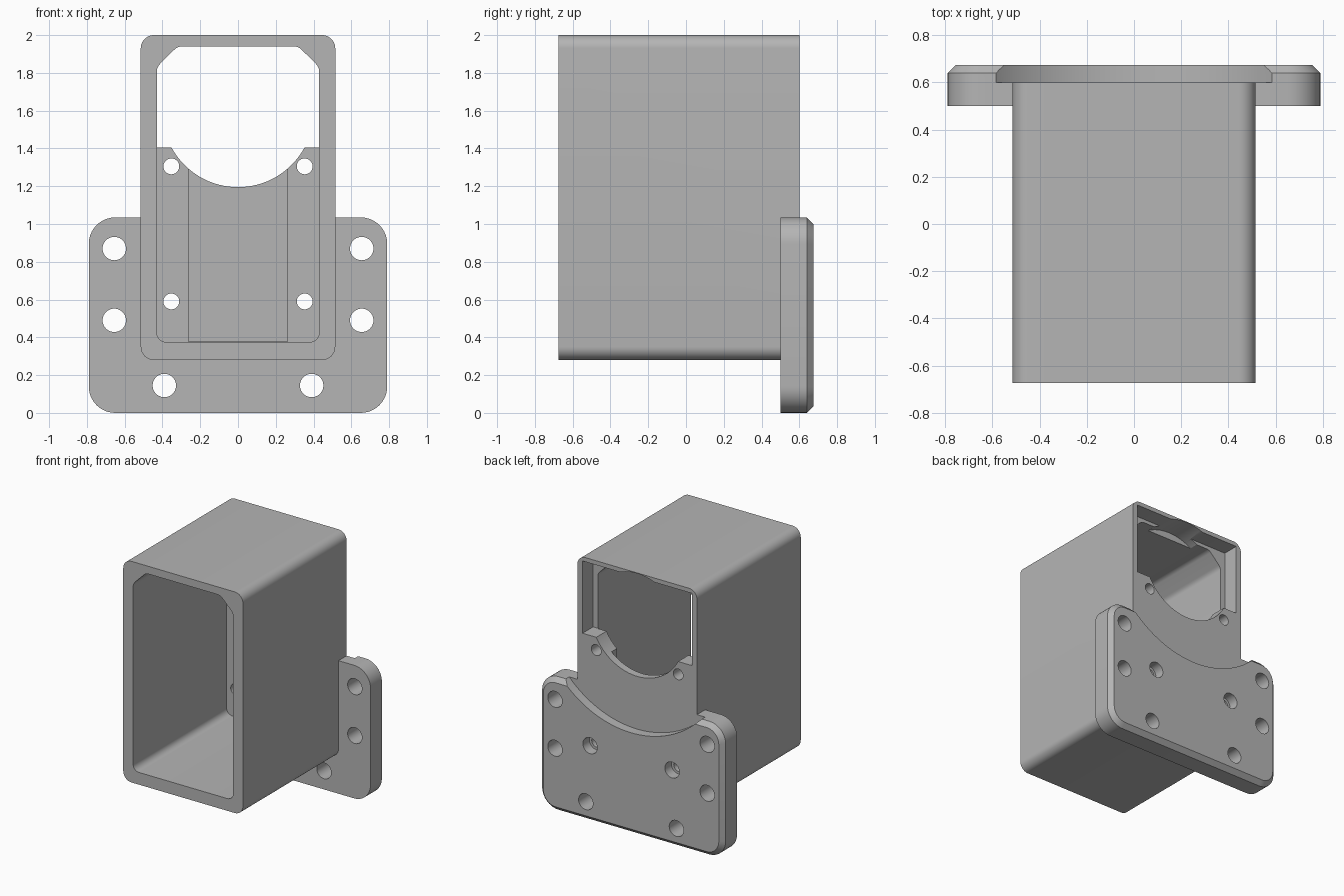
import bpy
import bmesh
import math
from mathutils import Vector

cube = bpy.data.objects.get("Cube")
if cube:
    bpy.data.objects.remove(cube, do_unlink=True)

grey = bpy.data.materials.new("plain grey")
grey.use_nodes = True
grey.diffuse_color = (0.46, 0.46, 0.46, 1)
grey.node_tree.nodes["Principled BSDF"].inputs["Base Color"].default_value = (0.46, 0.46, 0.46, 1)


def fillet(corners, steps=10):
    """Round each (x, z, radius) corner of a convex outline with a true arc."""
    outline = []
    for i, (x, z, r) in enumerate(corners):
        p = Vector((x, z))
        if r == 0:
            outline.append(p)
            continue
        a = (Vector(corners[i - 1][:2]) - p).normalized()
        b = (Vector(corners[(i + 1) % len(corners)][:2]) - p).normalized()
        half = a.angle(b) / 2
        centre = p + (a + b).normalized() * r / math.sin(half)
        start = p + a * r / math.tan(half) - centre
        end = p + b * r / math.tan(half) - centre
        turn = math.pi - 2 * half
        for s in range(steps + 1):
            t = s / steps
            outline.append(centre + (start * math.sin((1 - t) * turn)
                                     + end * math.sin(t * turn)) / math.sin(turn))
    return outline


def rectangle(half_width, low, high, r=0):
    return fillet([(-half_width, low, r), (half_width, low, r),
                   (half_width, high, r), (-half_width, high, r)])


def circle(x, z, r, sides=40):
    return [Vector((x + r * math.cos(2 * math.pi * i / sides),
                    z + r * math.sin(2 * math.pi * i / sides))) for i in range(sides)]


def loft(name, sections):
    """Solid through a list of (outline, y) sections."""
    bm = bmesh.new()
    rings = [[bm.verts.new((p.x, y, p.y)) for p in outline] for outline, y in sections]
    n = len(rings[0])
    for lower, upper in zip(rings, rings[1:]):
        for i in range(n):
            j = (i + 1) % n
            bm.faces.new((lower[i], lower[j], upper[j], upper[i]))
    bm.faces.new(rings[0])
    bm.faces.new(rings[-1])
    bmesh.ops.recalc_face_normals(bm, faces=bm.faces)
    mesh = bpy.data.meshes.new(name)
    bm.to_mesh(mesh)
    bm.free()
    mesh.materials.append(grey)
    obj = bpy.data.objects.new(name, mesh)
    bpy.context.collection.objects.link(obj)
    return obj


def prism(name, outline, y0, y1):
    return loft(name, [(outline, y0), (outline, y1)])


def combine(target, tool, operation="DIFFERENCE"):
    """Apply a boolean to the target and remove the tool."""
    mod = target.modifiers.new("combine", "BOOLEAN")
    mod.operation = operation
    mod.solver = "EXACT"
    mod.object = tool
    bpy.context.view_layer.update()
    evaluated = target.evaluated_get(bpy.context.evaluated_depsgraph_get())
    mesh = bpy.data.meshes.new_from_object(evaluated)
    target.modifiers.clear()
    target.data = mesh
    bpy.data.objects.remove(tool, do_unlink=True)


# Rectangular tube and the bevelled mounting flange behind it
housing = prism("housing", rectangle(0.515, 0.28, 2.0, 0.07), -0.675, 0.62)
edge = 0.035
plate = rectangle(0.79, 0, 1.035, 0.14)
plate_back = rectangle(0.79 - edge, edge, 1.035 - edge, 0.14 - edge)
flange = loft("flange", [(plate, 0.5), (plate, 0.64), (plate_back, 0.675)])
combine(housing, flange, "UNION")

# Large round clearance, trimming the back of the tube and the flange top
arc_z = 1.595
combine(housing, prism("clearance", circle(0, arc_z, 0.81, 128), 0.6, 0.9))

# Inner cavity with chamfered upper corners
cavity = fillet([(-0.43, 0.375, 0.05), (0.43, 0.375, 0.05),
                 (0.43, 1.83, 0.06), (0.32, 1.94, 0.06),
                 (-0.32, 1.94, 0.06), (-0.43, 1.83, 0.06)])
combine(housing, prism("cavity", cavity, -0.9, 0.474))

# Rear window recess, round opening in the end wall and shallow channel
combine(housing, prism("window", rectangle(0.47, 1.405, 1.967), 0.47, 0.9))
combine(housing, prism("opening", circle(0, arc_z, 0.4, 96), 0.4, 0.9))
combine(housing, prism("channel", rectangle(0.263, 0.378, 1.4), 0.4, 0.54))

# Bolt holes through the flange, screw holes through the end wall
for side in (-1, 1):
    for x, z in ((0.655, 0.87), (0.655, 0.49), (0.39, 0.145)):
        combine(housing, prism("bolt_hole", circle(side * x, z, 0.062), 0.3, 0.9))
    for z in (1.305, 0.59):
        combine(housing, prism("screw_hole", circle(side * 0.353, z, 0.042), 0.3, 0.9))
    combine(housing, prism("counterbore", circle(side * 0.353, 0.59, 0.062), 0.595, 0.9))

# Smooth the rounded corners and keep the crisp edges
bpy.ops.object.select_all(action="DESELECT")
housing.select_set(True)
bpy.context.view_layer.objects.active = housing
bpy.ops.object.shade_smooth_by_angle(angle=math.radians(25))
